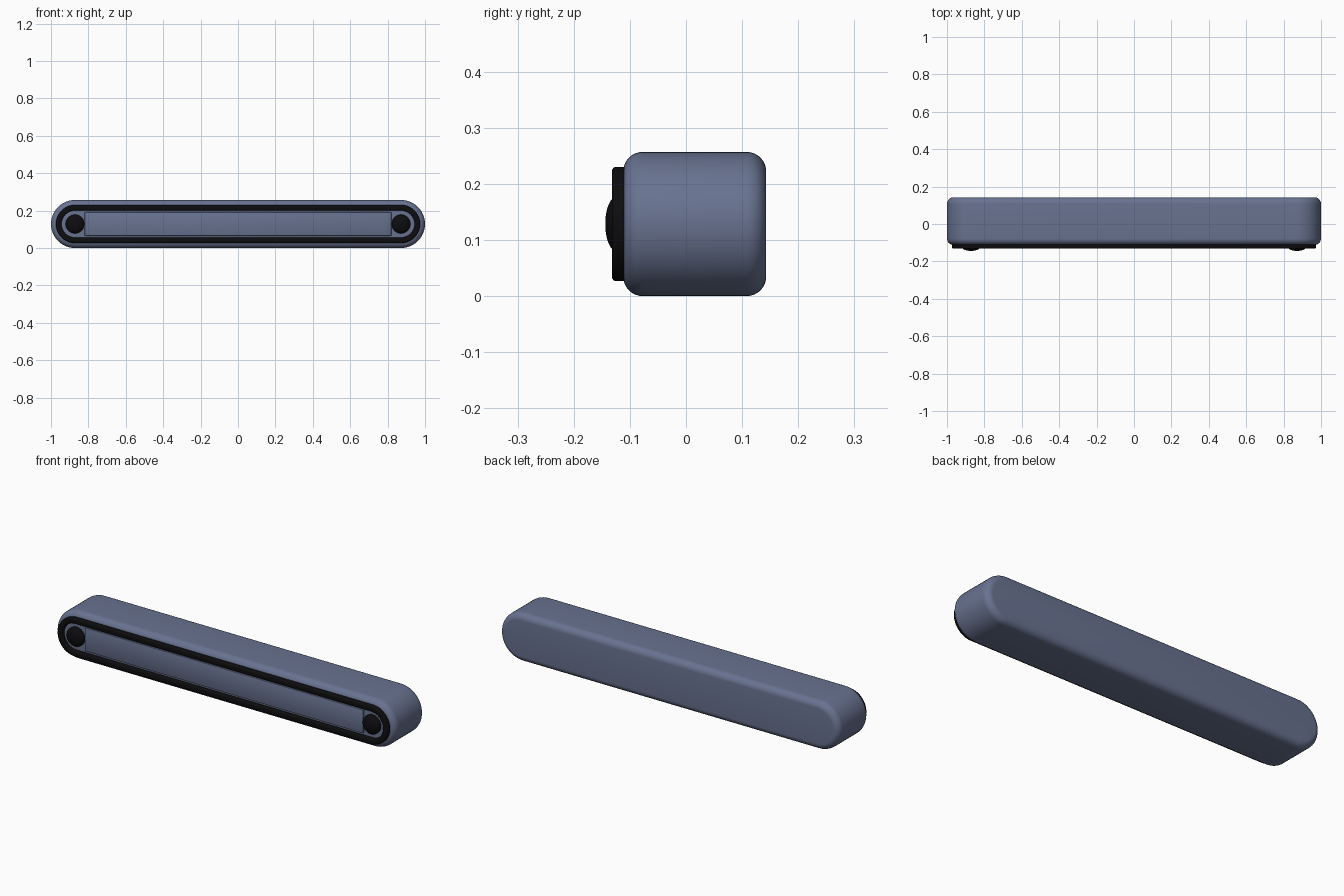
import bpy, bmesh
from math import sin, cos, pi, radians

if "Cube" in bpy.data.objects:
    bpy.data.objects.remove(bpy.data.objects["Cube"])

CZ = 0.1285      # height of the long axis
HALF = 0.8715    # distance from middle to each end arc centre


def material(name, rgb):
    m = bpy.data.materials.new(name)
    m.diffuse_color = (*rgb, 1)
    m.use_nodes = True
    m.node_tree.nodes["Principled BSDF"].inputs["Base Color"].default_value = m.diffuse_color
    return m


blue = material("slate_blue", (0.14, 0.17, 0.28))
black = material("black", (0.004, 0.004, 0.005))


def finish(bm, name, mat):
    bmesh.ops.recalc_face_normals(bm, faces=bm.faces)
    me = bpy.data.meshes.new(name)
    bm.to_mesh(me)
    bm.free()
    ob = bpy.data.objects.new(name, me)
    bpy.context.collection.objects.link(ob)
    me.materials.append(mat)
    bpy.ops.object.select_all(action='DESELECT')
    ob.select_set(True)
    bpy.context.view_layer.objects.active = ob
    bpy.ops.object.shade_smooth_by_angle(angle=radians(35))
    return ob


def sweep(name, profile, mat, half=HALF, cx=0, closed=False, n=24):
    """Carry a (radius, y) profile around a stadium; half=0 gives a circle."""
    dirs = []
    for side in (1, -1):
        for i in range(n + (1 if half else 0)):
            a = -pi / 2 + pi * i / n + (0 if side == 1 else pi)
            dirs.append((side * half, cos(a), sin(a)))
    bm = bmesh.new()
    rings = [[bm.verts.new((cx + ox + r * c, y, CZ + r * s)) for ox, c, s in dirs]
             for r, y in profile]
    pairs = list(zip(rings, rings[1:]))
    if closed:
        pairs.append((rings[-1], rings[0]))
    else:
        bm.faces.new(rings[0])
        bm.faces.new(rings[-1])
    m = len(dirs)
    for p, q in pairs:
        for i in range(m):
            j = (i + 1) % m
            bm.faces.new((p[i], p[j], q[j], q[i]))
    return finish(bm, name, mat)


def corner(r, y, rad, a0, n=8):
    """Quarter-circle fillet around centre (r, y)."""
    return [(r + rad * cos(a0 + pi / 2 * i / n), y + rad * sin(a0 + pi / 2 * i / n))
            for i in range(n + 1)]


# Body: pill-shaped bar with rounded front and back rims
R, Y0, Y1, F = 0.1285, -0.112, 0.143, 0.035
sweep("body", corner(R - F, Y0 + F, F, -pi / 2) + corner(R - F, Y1 - F, F, 0), blue)

# Trim ring standing proud of the front face
ro, ri, yf, yb, f = 0.102, 0.072, -0.132, -0.105, 0.008
sweep("trim_ring", corner(ri + f, yf + f, f, pi, 4) + corner(ro - f, yf + f, f, -pi / 2, 4)
      + [(ro, yb), (ri, yb)], black, closed=True)

# Raised front panel between the buttons
bm = bmesh.new()
bmesh.ops.create_cube(bm, size=1)
for v in bm.verts:
    v.co = (v.co.x * 1.64, v.co.y * 0.016 - 0.112, v.co.z * 0.126 + CZ)
bmesh.ops.bevel(bm, geom=list(bm.edges), offset=0.004, segments=2, affect='EDGES', profile=0.5)
finish(bm, "front_panel", blue)

# Domed buttons at both ends
dome = [(0.05, -0.105), (0.05, -0.122)] + [
    (0.05 * cos(a), -0.122 - 0.022 * sin(a)) for a in (pi / 2 * i / 10 for i in range(1, 10))]
for label, s in (("left", -1), ("right", 1)):
    sweep(label + "_button", dome, black, half=0, cx=s * HALF)
